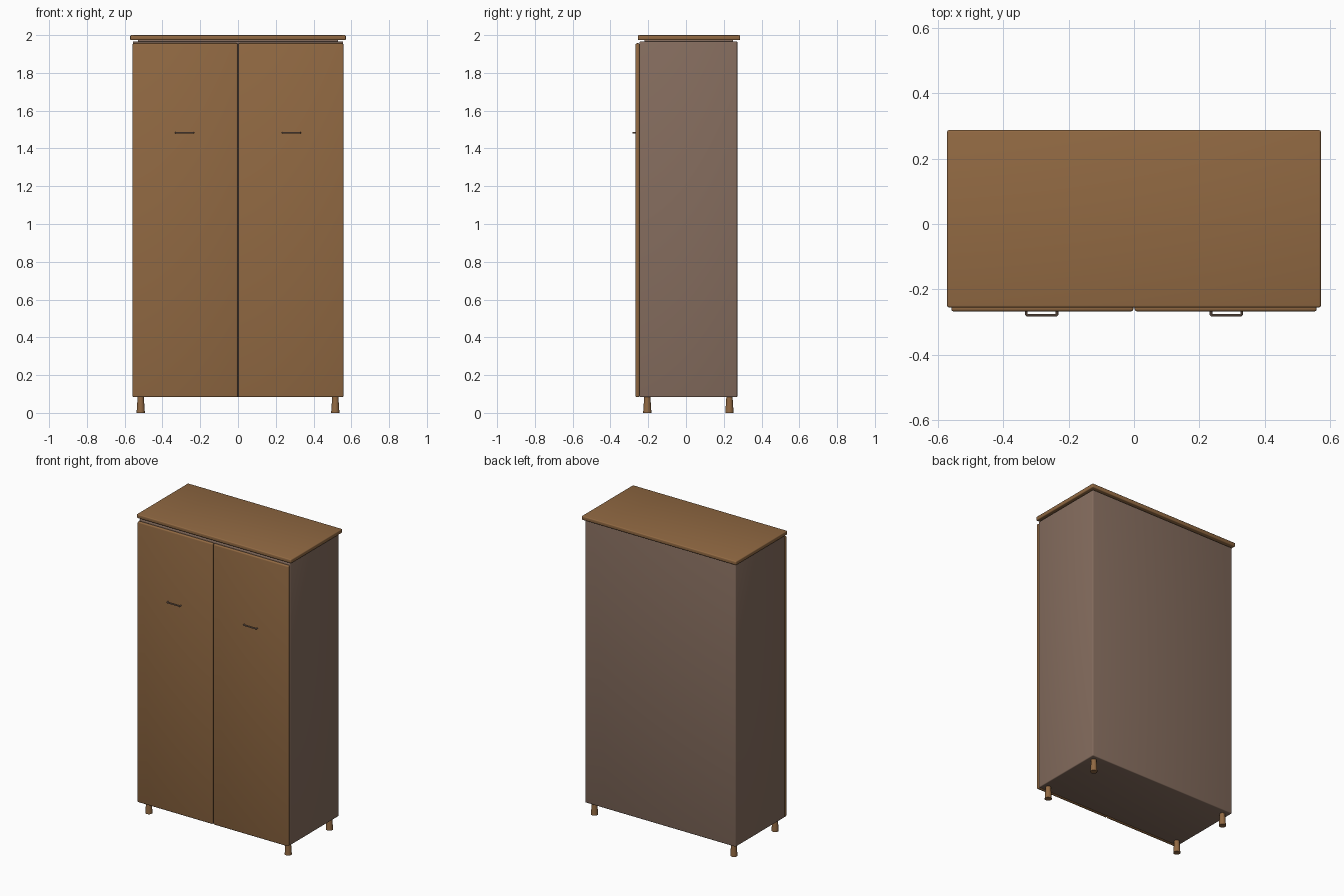
import bpy
import bmesh
from mathutils import Vector

cube = bpy.data.objects.get("Cube")
if cube:
    bpy.data.objects.remove(cube, do_unlink=True)


def make_material(name, rgb):
    mat = bpy.data.materials.new(name)
    mat.use_nodes = True
    mat.diffuse_color = (*rgb, 1)
    mat.node_tree.nodes["Principled BSDF"].inputs["Base Color"].default_value = (*rgb, 1)
    return mat


wood = make_material("warm wood", (0.283, 0.141, 0.055))
carcass = make_material("grey brown panel", (0.235, 0.152, 0.112))


def finish(obj, name, mat):
    obj.name = name
    obj.data.materials.append(mat)
    bpy.ops.object.select_all(action="DESELECT")
    obj.select_set(True)
    bpy.context.view_layer.objects.active = obj
    bpy.ops.object.shade_smooth_by_angle()
    return obj


def box(name, low, high, mat, bevel):
    """Box between two corners with rounded edges."""
    low, high = Vector(low), Vector(high)
    bpy.ops.mesh.primitive_cube_add(size=1, location=(low + high) / 2)
    obj = bpy.context.object
    bm = bmesh.new()
    bm.from_mesh(obj.data)
    bmesh.ops.scale(bm, vec=high - low, verts=bm.verts)
    bmesh.ops.bevel(bm, geom=bm.edges[:], offset=bevel, segments=3,
                    profile=0.5, affect="EDGES")
    bm.to_mesh(obj.data)
    bm.free()
    return finish(obj, name, mat)


# Cabinet body and overhanging top
box("cabinet_body", (-0.557, -0.246, 0.083), (0.557, 0.272, 1.967), carcass, 0.006)
box("top_panel", (-0.571, -0.255, 1.973), (0.571, 0.287, 2.0), wood, 0.006)
# Hidden spacer joining the top to the body
box("top_spacer", (-0.53, -0.22, 1.96), (0.53, 0.25, 1.98), carcass, 0.002)

for side, sign in (("left", 1), ("right", -1)):
    # Door
    xs = sorted((sign * 0.002, sign * 0.558))
    box(side + "_door", (xs[0], -0.267, 0.083), (xs[1], -0.246, 1.957), wood, 0.007)

    # Bar handle with two posts
    curve = bpy.data.curves.new(side + "_handle", "CURVE")
    curve.dimensions = "3D"
    curve.bevel_depth = 0.0045
    curve.bevel_resolution = 2
    curve.use_fill_caps = True
    path = [(0.235, -0.262), (0.235, -0.276), (0.238, -0.279),
            (0.326, -0.279), (0.329, -0.276), (0.329, -0.262)]
    spline = curve.splines.new("POLY")
    spline.points.add(len(path) - 1)
    for point, (x, y) in zip(spline.points, path):
        point.co = (sign * x, y, 1.483, 1)
    handle = bpy.data.objects.new(side + "_handle", curve)
    bpy.context.collection.objects.link(handle)
    bpy.ops.object.select_all(action="DESELECT")
    handle.select_set(True)
    bpy.context.view_layer.objects.active = handle
    bpy.ops.object.convert(target="MESH")
    finish(bpy.context.object, side + "_handle", carcass)

    # Tapered feet, wider at the floor
    for end, y in (("front", -0.205), ("back", 0.23)):
        bpy.ops.mesh.primitive_cone_add(vertices=24, radius1=0.022, radius2=0.016,
                                        depth=0.09, location=(sign * 0.515, y, 0.045))
        finish(bpy.context.object, end + "_" + side + "_foot", wood)
